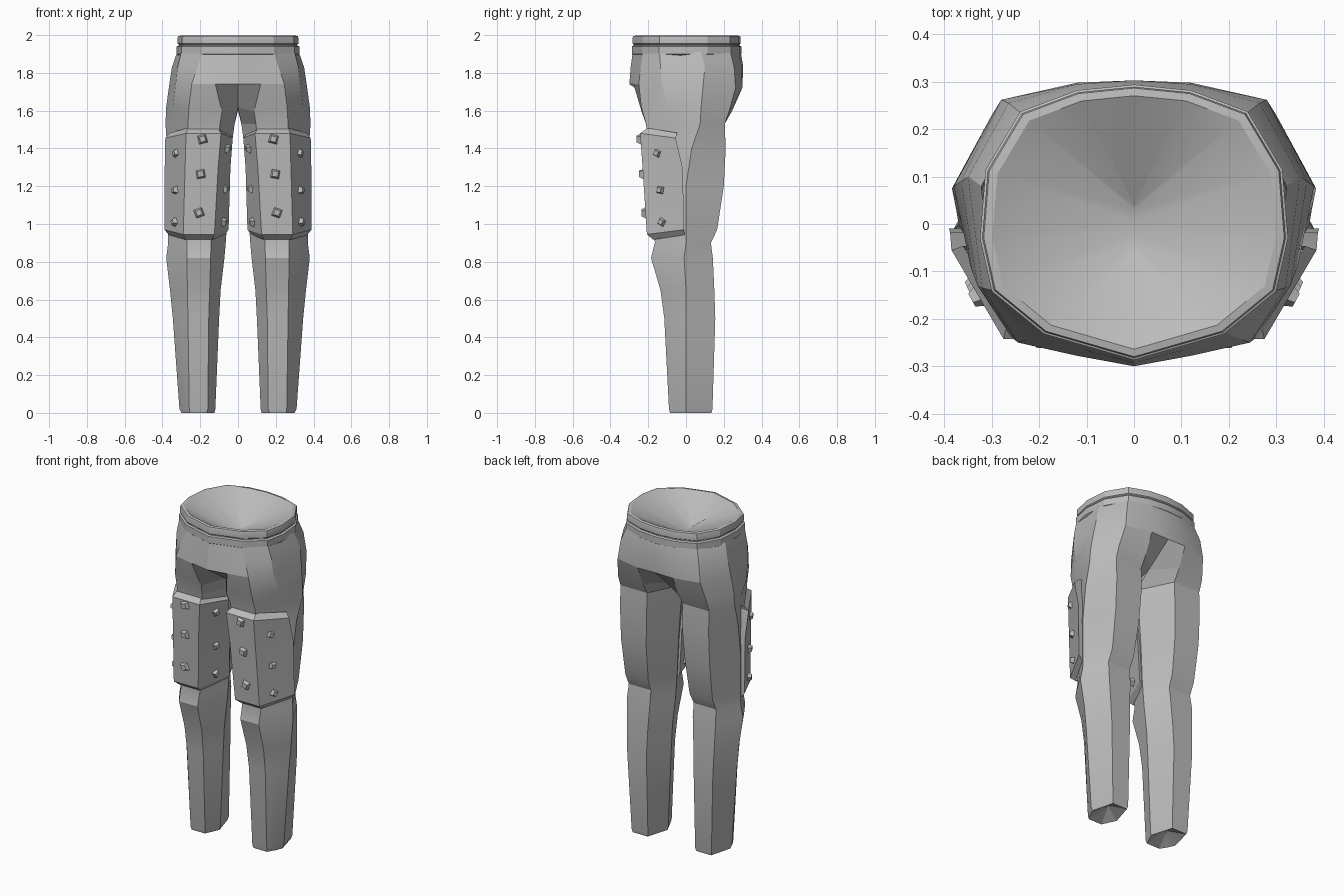
import bpy, bmesh, math
from mathutils import Vector, Matrix

if "Cube" in bpy.data.objects:
    bpy.data.objects.remove(bpy.data.objects["Cube"])

grey = bpy.data.materials.new("grey_cloth")
grey.diffuse_color = (0.5, 0.5, 0.5, 1)
grey.use_nodes = True
grey.node_tree.nodes["Principled BSDF"].inputs["Base Color"].default_value = grey.diffuse_color


def make(name, bm, angle=20):
    """Finish a bmesh as a mirrored, welded object."""
    bmesh.ops.remove_doubles(bm, verts=bm.verts, dist=0.0005)
    geom = bm.verts[:] + bm.edges[:] + bm.faces[:]
    dup = bmesh.ops.duplicate(bm, geom=geom)["geom"]
    verts = [g for g in dup if isinstance(g, bmesh.types.BMVert)]
    for v in verts:
        v.co.x = -v.co.x
    bmesh.ops.reverse_faces(bm, faces=[g for g in dup if isinstance(g, bmesh.types.BMFace)])
    seam = [v for v in bm.verts if abs(v.co.x) < 0.0005]
    bmesh.ops.remove_doubles(bm, verts=seam, dist=0.0005)
    bmesh.ops.recalc_face_normals(bm, faces=bm.faces)
    me = bpy.data.meshes.new(name)
    bm.to_mesh(me)
    bm.free()
    me.materials.append(grey)
    ob = bpy.data.objects.new(name, me)
    bpy.context.collection.objects.link(ob)
    bpy.context.view_layer.objects.active = ob
    ob.select_set(True)
    bpy.ops.object.shade_smooth_by_angle(angle=math.radians(angle))
    ob.select_set(False)
    return ob


def add_ring(bm, pts):
    return [bm.verts.new(p) for p in pts]


def bridge(bm, a, b, closed=False):
    n = len(a)
    for k in range(n if closed else n - 1):
        j = (k + 1) % n
        bm.faces.new((a[k], a[j], b[j], b[k]))


# --- trousers: seven-sided leg rings, then open half rings for the hips ---
# z, front inner x, front outer x, front y, outer x, outer y, back outer x, back inner x, back y, inner x
LEG = [
    (0.00, .165, .255, -.085, .300, 0, .265, .165, .135, .125),
    (0.02, .160, .258, -.090, .310, 0, .270, .160, .140, .120),
    (0.50, .155, .265, -.115, .345, 0, .290, .160, .155, .100),
    (0.65, .150, .268, -.135, .360, 0, .295, .155, .150, .092),
    (0.82, .145, .270, -.185, .380, -.01, .300, .145, .142, .072),
    (0.90, .143, .270, -.165, .370, 0, .295, .145, .132, .065),
    (0.97, .140, .270, -.170, .370, 0, .295, .140, .165, .060),
    (1.20, .130, .270, -.190, .370, 0, .300, .130, .200, .050),
    (1.40, .110, .268, -.200, .375, .03, .300, .120, .210, .035),
    (1.53, .095, .265, -.212, .384, .075, .300, .120, .205, .018),
]
# front centre, front inner, front outer, side front, side, back outer, back inner, back centre
HIPS = [
    [(0, -.12, 1.62), (.085, -.235, 1.595), (.26, -.237, 1.62), (.345, -.09, 1.62),
     (.38, .08, 1.62), (.30, .23, 1.60), (.12, .245, 1.60), (0, .13, 1.60)],
    [(0, -.30, 1.74), (.12, -.278, 1.74), (.245, -.25, 1.74), (.33, -.13, 1.74),
     (.365, .09, 1.73), (.28, .262, 1.72), (.12, .298, 1.72), (0, .295, 1.72)],
    [(0, -.293, 1.83), (.11, -.265, 1.83), (.215, -.24, 1.83), (.32, -.135, 1.83),
     (.35, .10, 1.83), (.265, .255, 1.83), (.12, .295, 1.83), (0, .303, 1.83)],
    [(0, -.282, 1.91), (.1, -.254, 1.91), (.19, -.228, 1.91), (.30, -.14, 1.91),
     (.322, .08, 1.91), (.24, .235, 1.91), (.12, .28, 1.91), (0, .290, 1.91)],
]
bm = bmesh.new()
rings = []
for z, fi, fo, fy, ox, oy, bo, bi, by, ix in LEG:
    rings.append(add_ring(bm, [(fi, fy, z), (fo, fy, z), ((fo + ox) / 2 + .004, (fy + oy) / 2, z),
                               (ox, oy, z), (bo, by, z), (bi, by, z), (ix, 0, z)]))
for a, b in zip(rings, rings[1:]):
    bridge(bm, a, b, True)
# hollow leg opening
tip = bm.verts.new((.213, .03, .05))
for k in range(7):
    bm.faces.new((rings[0][k], tip, rings[0][(k + 1) % 7]))
hips = [add_ring(bm, pts) for pts in HIPS]
for a, b in zip(hips, hips[1:]):
    bridge(bm, a, b)
# crotch joins the leg top to the hips
top, hip = rings[-1], hips[0]
bridge(bm, top[:6], hip[1:7])
bm.faces.new((top[6], top[0], hip[1], hip[0]))
bm.faces.new((top[6], hip[0], hip[7]))
bm.faces.new((top[5], top[6], hip[7], hip[6]))
make("trousers", bm)

# --- waistband: two raised bands with a groove, and a thick rim ---
WAIST = [(0, -.287), (.19, -.232), (.30, -.142), (.325, -.03),
         (.313, .115), (.24, .237), (.12, .282), (0, .294)]
BAND = [(.96, 1.89), (1.0, 1.90), (1.0, 1.94), (.965, 1.945),
        (.965, 1.95), (.985, 1.955), (.985, 1.985), (.975, 1.995), (.92, 1.998)]


def waist_ring(bm, s, z):
    return add_ring(bm, [(x * s, y * s, z) for x, y in WAIST])


bm = bmesh.new()
rings = [waist_ring(bm, s, z) for s, z in BAND]
for a, b in zip(rings, rings[1:]):
    bridge(bm, a, b)
make("waistband", bm)

# --- lining: shallow funnel closing to a short seam ---
bm = bmesh.new()
rim = waist_ring(bm, .92, 1.998)
seam = add_ring(bm, [(0, y * .19 - .015, 1.87) for x, y in WAIST])
bridge(bm, rim, seam)
make("waist_lining", bm, 60)

# --- thigh guards ---
# front z, side z, inner x, inner y, front inner x, front outer x, front y, outer x, outer y
GUARD = [
    (0.945, 0.97, .050, -.010, .125, .290, -.207, .390, -.010),
    (1.300, 1.30, .040, -.022, .105, .280, -.230, .388, -.018),
    (1.480, 1.455, .028, -.050, .090, .275, -.243, .385, -.055),
]


def guard_row(g):
    zf, zs, ix, iy, fi, fo, fy, ox, oy = g
    return [Vector(p) for p in ((ix, iy, zs), (fi, fy, zf), (fo, fy, zf), (ox, oy, zs))]


def tucked(row, dz):
    """Row shrunk toward the leg, for the sloping edge."""
    return [Vector((.21 + (p.x - .21) * .86, p.y * .84, p.z + dz)) for p in row]


rows = [guard_row(g) for g in GUARD]
full = [tucked(rows[0], -.028)] + rows + [tucked(rows[-1], .028)]
bm = bmesh.new()
vr = []
for r in full:
    a, b = r[0].copy(), r[-1].copy()
    a.x += .05
    b.x -= .05
    vr.append(add_ring(bm, [a] + r + [b]))
for a, b in zip(vr, vr[1:]):
    bridge(bm, a, b)
make("thigh_guards", bm)

# --- studs: small turned frustums on the three guard faces ---
STUDS = [(0, 1.40, .45, 20), (0, 1.185, .45, 30), (0, 1.01, .45, 15),
         (1, 1.45, .52, 30), (1, 1.265, .52, 35), (1, 1.06, .52, 25),
         (2, 1.375, .42, 20), (2, 1.18, .42, 35), (2, 1.01, .42, 15)]
bm = bmesh.new()
for seg, z, t, turn in STUDS:
    lo, hi = (rows[0], rows[1]) if z < 1.3 else (rows[1], rows[2])
    f = (z - lo[1].z) / (hi[1].z - lo[1].z)
    a, b = lo[seg].lerp(hi[seg], f), lo[seg + 1].lerp(hi[seg + 1], f)
    pos = a.lerp(b, t)
    pos.z = z
    d = b - a
    normal = Vector((d.y, -d.x, 0)).normalized()
    rot = normal.to_track_quat('Z', 'Y').to_matrix().to_4x4()
    size = .037 if seg == 1 else .03
    bmesh.ops.create_cone(bm, cap_ends=True, segments=4, radius1=size, radius2=size * .55, depth=.03,
                          matrix=Matrix.Translation(pos + normal * .006) @ rot
                          @ Matrix.Rotation(math.radians(turn), 4, 'Z'))
make("studs", bm)
